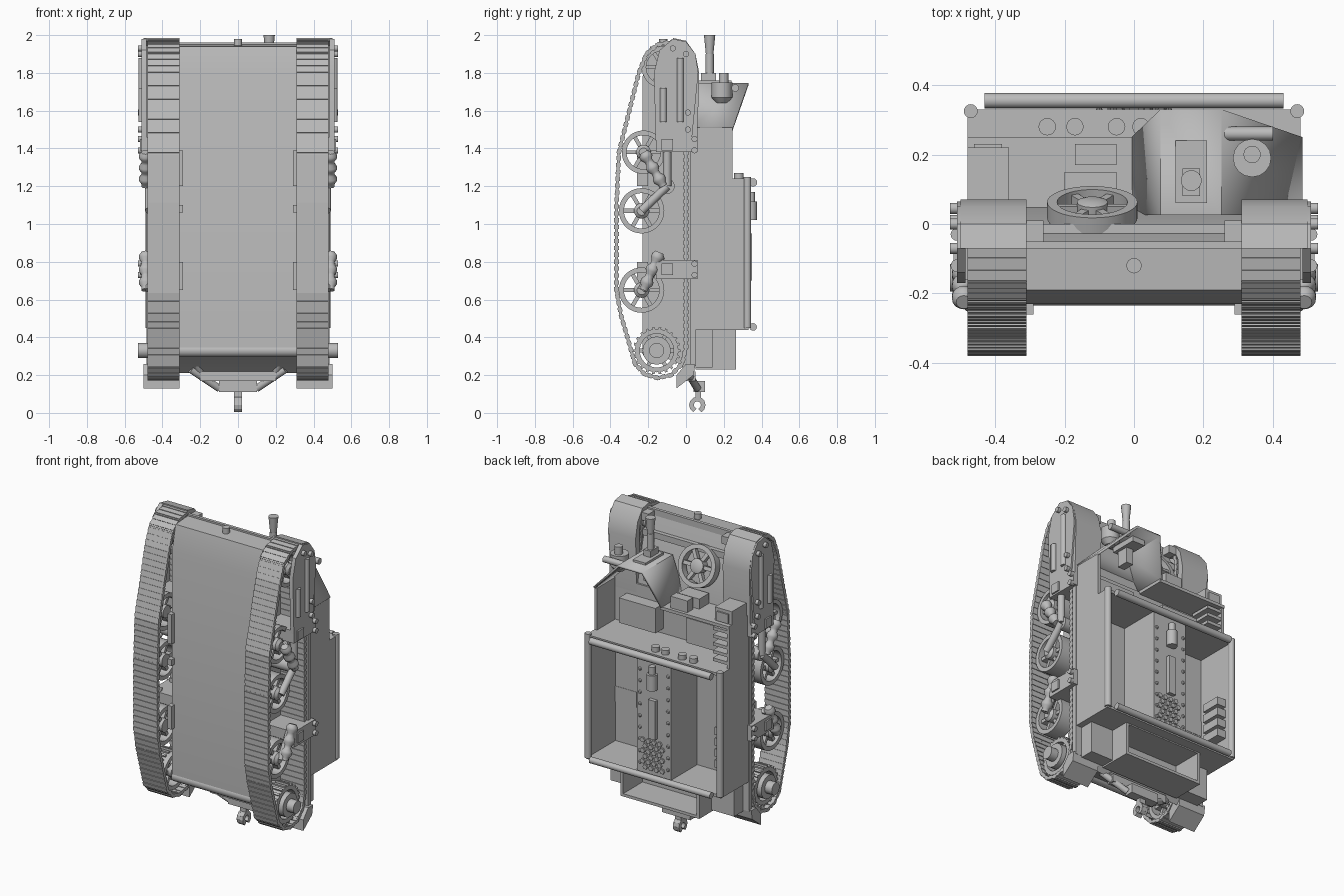
import bpy, bmesh
from math import pi, cos, sin, radians
from mathutils import Matrix, Vector

default_cube = bpy.data.objects.get("Cube")
if default_cube:
    bpy.data.objects.remove(default_cube, do_unlink=True)

grey = bpy.data.materials.new("plain grey")
grey.use_nodes = True
grey.diffuse_color = (.5, .5, .5, 1)
for node in grey.node_tree.nodes:
    if node.type == 'BSDF_PRINCIPLED':
        node.inputs["Base Color"].default_value = grey.diffuse_color


# --- helpers -------------------------------------------------------------
def finish(name, bm, mirror=False):
    """Turn a bmesh into a named object, optionally mirrored across x."""
    bmesh.ops.recalc_face_normals(bm, faces=bm.faces[:])
    mesh = bpy.data.meshes.new(name)
    bm.to_mesh(mesh)
    bm.free()
    mesh.materials.append(grey)
    mesh.polygons.foreach_set("use_smooth", [True] * len(mesh.polygons))
    mesh.set_sharp_from_angle(angle=radians(35))
    obj = bpy.data.objects.new(name, mesh)
    bpy.context.scene.collection.objects.link(obj)
    if mirror:
        obj.modifiers.new("mirror", 'MIRROR')
    return obj


def add_box(bm, xs, ys, zs, matrix=Matrix()):
    spans = (xs, ys, zs)
    middle = Vector([(low + high) / 2 for low, high in spans])
    size = [high - low for low, high in spans]
    bmesh.ops.create_cube(bm, size=1, matrix=matrix @ Matrix.Translation(middle) @ Matrix.Diagonal((*size, 1)))


def add_lathe(bm, profile, matrix, segments=24, closed=False):
    """Revolve (radius, height) points about the local z axis."""
    rows = []
    for radius, height in profile:
        angles = [2 * pi * i / segments for i in range(segments)]
        rows.append([bm.verts.new(matrix @ Vector((radius * cos(a), radius * sin(a), height))) for a in angles])
    pairs = list(zip(rows, rows[1:]))
    if closed:
        pairs.append((rows[-1], rows[0]))
    else:
        bm.faces.new(rows[0])
        bm.faces.new(rows[-1])
    for low, high in pairs:
        for i in range(segments):
            j = (i + 1) % segments
            bm.faces.new((low[i], low[j], high[j], high[i]))


def frame(centre, axis):
    turn = Vector(axis).to_track_quat('Z', 'Y').to_matrix().to_4x4()
    return Matrix.Translation(centre) @ turn


def add_rod(bm, start, end, radius, end_radius=None, segments=16):
    axis = Vector(end) - Vector(start)
    tip = radius if end_radius is None else end_radius
    add_lathe(bm, [(radius, 0), (tip, axis.length)], frame(start, axis), segments)


def boxes(name, *spans, mirror=False):
    bm = bmesh.new()
    for xs, ys, zs in spans:
        add_box(bm, xs, ys, zs)
    return finish(name, bm, mirror)


def rods(name, *items, mirror=False):
    bm = bmesh.new()
    for item in items:
        add_rod(bm, *item)
    return finish(name, bm, mirror)


def prism(name, outline, xs, mirror=False):
    """Extrude a (y, z) outline along x."""
    bm = bmesh.new()
    left, right = [[bm.verts.new((x, y, z)) for y, z in outline] for x in xs]
    bm.faces.new(left)
    bm.faces.new(right)
    for i in range(len(outline)):
        bm.faces.new((left[i - 1], left[i], right[i], right[i - 1]))
    return finish(name, bm, mirror)


def tray(name, xs, ys, zs, wall):
    """Box that is open towards +y."""
    (xa, xb), (ya, yb), (za, zb) = xs, ys, zs
    boxes(name, (xs, (ya, ya + wall), zs),
          ((xa, xa + wall), ys, zs), ((xb - wall, xb), ys, zs),
          (xs, ys, (za, za + wall)), (xs, ys, (zb - wall, zb)))


def wheel(name, centre, axis, radius, half, mirror=False, teeth=0):
    bm = bmesh.new()
    place = frame(centre, axis)
    inner = radius * .78
    add_lathe(bm, [(radius, -half), (radius, half), (inner, half), (inner, -half)], place, 36, True)
    add_lathe(bm, [(radius * .34, -half), (radius * .34, half), (radius * .2, half * 1.3)], place)
    for i in range(6):
        spin = place @ Matrix.Rotation(i * pi / 3, 4, 'Z')
        add_box(bm, (radius * .2, radius * .85), (-radius * .09, radius * .09), (-half * .6, half * .6), spin)
    for i in range(teeth):
        spin = place @ Matrix.Rotation(2 * pi * i / teeth, 4, 'Z')
        add_box(bm, (radius * .95, radius * 1.09), (-radius * .06, radius * .06), (-half * .5, half), spin)
    finish(name, bm, mirror)


# --- hull ----------------------------------------------------------------
prism("hull", [(-.23, .33), (-.23, 1.78), (-.19, 1.94), (-.06, 1.95), (.0, 1.75), (.05, 1.5),
               (.05, .25), (.02, .21), (-.05, .27)], (-.31, .31))
rods("hull_front_peg", ((0, -.12, 1.94), (0, -.12, 1.98), .022))
boxes("glacis_ribs", ((-.31, .31), (-.07, -.05), (1.92, 1.96)), ((-.31, .31), (-.03, .0), (1.8, 1.84)))
boxes("front_lug", ((.26, .31), (-.07, .01), (1.9, 1.95)), mirror=True)
boxes("axle_bracket", ((.29, .32), (-.26, -.2), (1.2, 1.39)), ((.29, .32), (-.26, -.2), (.65, .8)),
      ((.29, .32), (-.26, -.2), (1.06, 1.1)), mirror=True)
wheel("spare_wheel", (-.12, .04, 1.73), (0, .93, .35), .13, .025)

# --- tracks --------------------------------------------------------------
path = [Vector(p) for p in [(-.07, 1.965), (-.15, 1.95), (-.21, 1.9), (-.25, 1.8), (-.355, 1.38),
        (-.368, 1.1), (-.368, .65), (-.345, .52), (-.27, .26), (-.22, .205), (-.15, .185),
        (-.08, .2), (-.02, .26), (0, .35), (0, 1.7), (.01, 1.86), (-.02, 1.93)]]
legs = list(zip(path, path[1:] + path[:1]))
total = sum((b - a).length for a, b in legs)
links = 106
track = bmesh.new()
for link in range(links):
    distance = total * link / links
    for a, b in legs:
        length = (b - a).length
        if distance <= length:
            break
        distance -= length
    spot = a.lerp(b, distance / length)
    place = frame((.395, *spot), (0, *(b - a)))
    along = total / links
    turn = place.to_3x3().inverted() @ Vector((1, 0, 0))
    wide = (-.085, .085)
    thin = (-.008, .008)
    cross = (wide, thin) if abs(turn.x) > .5 else (thin, wide)
    add_box(track, *cross, (-along * .55, along * .55), place)
    pad = (-.012, .012)
    cross = (wide, pad) if abs(turn.x) > .5 else (pad, wide)
    add_box(track, *cross, (-along * .3, along * .3), place)
finish("tracks", track, True)

# --- running gear --------------------------------------------------------
for label, y, z, radius in (("front", -.225, 1.38, .115), ("middle", -.235, 1.07, .12), ("rear", -.235, .65, .12)):
    wheel(label + "_road_wheels", (.4, y, z), (1, 0, 0), radius, .05, True)
wheel("idler_wheels", (.4, -.125, 1.83), (1, 0, 0), .11, .05, True)
wheel("drive_sprockets", (.4, -.155, .33), (1, 0, 0), .115, .06, True, teeth=22)
rods("sprocket_hubs", ((.4, -.155, .33), (.48, -.155, .33), .075), ((.48, -.155, .33), (.53, -.155, .33), .04), mirror=True)
rods("rear_axle_tube", ((-.31, -.2, .33), (.31, -.2, .33), .035))
rods("suspension_arms", ((.47, -.235, 1.07), (.47, -.1, 1.2), .022), ((.47, -.1, 1.2), (.47, -.1, 1.4), .022),
     ((.47, -.235, .65), (.47, -.13, .83), .022), ((.47, -.1, 1.2), (.31, -.1, 1.2), .04), mirror=True)
springs = bmesh.new()
for start, end in (((.49, -.225, 1.38), (.49, -.12, 1.2)), ((.49, -.14, .85), (.49, -.225, .65))):
    axis = Vector(end) - Vector(start)
    coils = 12
    add_lathe(springs, [(.034 if i % 4 in (1, 2) else .022, axis.length * i / coils)
                        for i in range(coils + 1)], frame(start, axis), 16)
finish("suspension_springs", springs, True)
boxes("side_brackets", ((.31, .51), (-.16, .06), (1.38, 1.46)), ((.31, .51), (-.16, .06), (.71, .81)),
      ((.51, .52), (-.13, -.07), (1.39, 1.45)), ((.51, .52), (-.13, -.07), (.73, .79)), mirror=True)
rods("bracket_bolts", *[((.5, .045, z), (.53, .045, z), .016) for z in (1.39, 1.45, .73, .79)], mirror=True)

# --- guards --------------------------------------------------------------
prism("fender", [(-.07, 1.985), (0, 1.97), (.05, 1.9), (.07, 1.8), (.06, 1.45), (.02, 1.45), (.03, 1.86),
                 (-.01, 1.945), (-.07, 1.97)], (.31, .5), True)
prism("front_side_plate", [(-.16, 1.44), (-.17, 1.8), (-.14, 1.92), (-.07, 1.98), (0, 1.965), (.05, 1.9),
                           (.065, 1.8), (.03, 1.44)], (.485, .51), True)
rods("side_plate_ribs", ((.51, -.12, 1.54), (.51, -.12, 1.72), .018),
     ((.51, -.03, 1.54), (.51, -.03, 1.88), .018), mirror=True)
rods("side_plate_bolts", *[((.5, y, z), (.53, y, z), .016) for y, z in
     ((-.07, 1.93), (0, 1.9), (.01, 1.59), (.01, 1.5))], mirror=True)
boxes("track_guard", ((.31, .485), (.02, .05), (.25, 1.47)), mirror=True)
prism("mud_flap", [(-.05, .13), (.04, .2), (.05, .26), (.0, .26), (-.05, .2)], (.31, .5), True)

# --- rear compartment ----------------------------------------------------
tray("rear_body", (-.48, .48), (.04, .33), (.44, 1.24), .018)
boxes("engine_cover", ((-.12, .12), (.05, .325), (.45, 1.23)))
rods("body_rails", ((-.43, .355, 1.22), (.43, .355, 1.22), .022), ((-.43, .355, .455), (.43, .355, .455), .02))
rods("body_corner_posts", ((.47, .325, .45), (.47, .325, 1.25), .02), mirror=True)
rods("cover_rivets", *[((x, .32, .52 + i * .075), (x, .335, .52 + i * .075), .014, .007, 8)
                       for i in range(9) for x in (-.1, .1)])
rods("cover_mesh", *[((x + (i % 2) * .018, .32, .5 + i * .034), (x + (i % 2) * .018, .334, .5 + i * .034), .018, .016, 6)
                     for i in range(6) for x in (-.06, -.02, .02, .06)])
rods("exhaust_pot", ((0, .345, 1.02), (0, .345, 1.12), .032), ((0, .345, 1.12), (0, .345, 1.17), .02))
boxes("cover_handle", ((-.025, .025), (.32, .35), (.7, .95)))
boxes("wall_canisters", *[((-.465, -.4), (.15, .28), (.6 + i * .07, .65 + i * .07)) for i in range(4)])
rods("bulkhead_knobs", *[((x, .28, 1.23), (x, .28, 1.27), .025) for x in (-.25, -.17, -.05, .02)])

# --- crew compartment ----------------------------------------------------
boxes("crew_side_wall", ((.462, .48), (.04, .245), (1.23, 1.51)), mirror=True)
boxes("crew_floor", ((-.48, .48), (.03, .06), (1.23, 1.51)))
boxes("driver_front_plate", ((-.48, .01), (.03, .25), (1.495, 1.515)))
boxes("driver_visor", ((-.17, -.05), (.17, .23), (1.51, 1.59)), ((-.2, -.05), (.05, .15), (1.51, 1.58)))
boxes("stowage_box", ((-.48, -.36), (.07, .22), (1.51, 1.6)), ((-.46, -.38), (.215, .23), (1.52, 1.58)))
boxes("side_louvres", *[((-.47, -.36), (.1, .24), (z / 100, z / 100 + .02)) for z in range(126, 150, 5)])
boxes("seats", ((-.36, -.1), (.05, .14), (1.27, 1.43)), ((.12, .38), (.05, .14), (1.27, 1.43)))

# faceted gunner shield
shield = bmesh.new()
edge = [(0, .25, 1.51), (.08, .33, 1.74), (.25, .33, 1.74), (.48, .25, 1.51)]
upper = [shield.verts.new(p) for p in edge]
lower = [shield.verts.new((x, .03, z)) for x, y, z in edge]
for i in range(3):
    shield.faces.new((upper[i], upper[i + 1], lower[i + 1], lower[i]))
shield.faces.new(lower)
solid = finish("gunner_shield", shield).modifiers.new("thickness", 'SOLIDIFY')
solid.thickness = .015
solid.offset = 0
boxes("gun_mount", ((.12, .21), (.06, .24), (1.7, 1.76)), ((.14, .19), (.08, .16), (1.6, 1.8)))
rods("gun", ((.165, .125, 1.6), (.165, .125, 1.9), .022), ((.165, .125, 1.9), (.165, .125, 2), .02, .03))
rods("headlamp", ((.34, .19, 1.64), (.34, .19, 1.67), .03, .055), ((.34, .19, 1.67), (.34, .19, 1.75), .055),
     ((.34, .2, 1.75), (.34, .2, 1.8), .025))
rods("shield_bar", ((.26, .26, 1.72), (.4, .26, 1.72), .02))

# --- rear bins and towing gear -------------------------------------------
tray("rear_bin", (-.28, .28), (.05, .265), (.23, .45), .018)
boxes("side_bin", ((.28, .44), (.05, .14), (.24, .44)), mirror=True)
rods("tow_frame", ((.25, -.05, .33), (.2, .02, .22), .022), ((.25, .0, .23), (.1, .06, .13), .02), mirror=True)
boxes("tow_beam", ((-.2, .2), (.0, .05), (.17, .22)), ((-.1, .1), (.04, .1), (.11, .17)))
hook = bmesh.new()
for i in range(10):
    ring = Matrix.Translation((0, .06, .042)) @ Matrix.Rotation(i * pi / 6 - pi / 4, 4, 'X')
    add_box(hook, (-.022, .022), (.018, .042), (-.011, .011), ring)
add_box(hook, (-.022, .022), (.05, .08), (.075, .13))
finish("tow_hook", hook)
